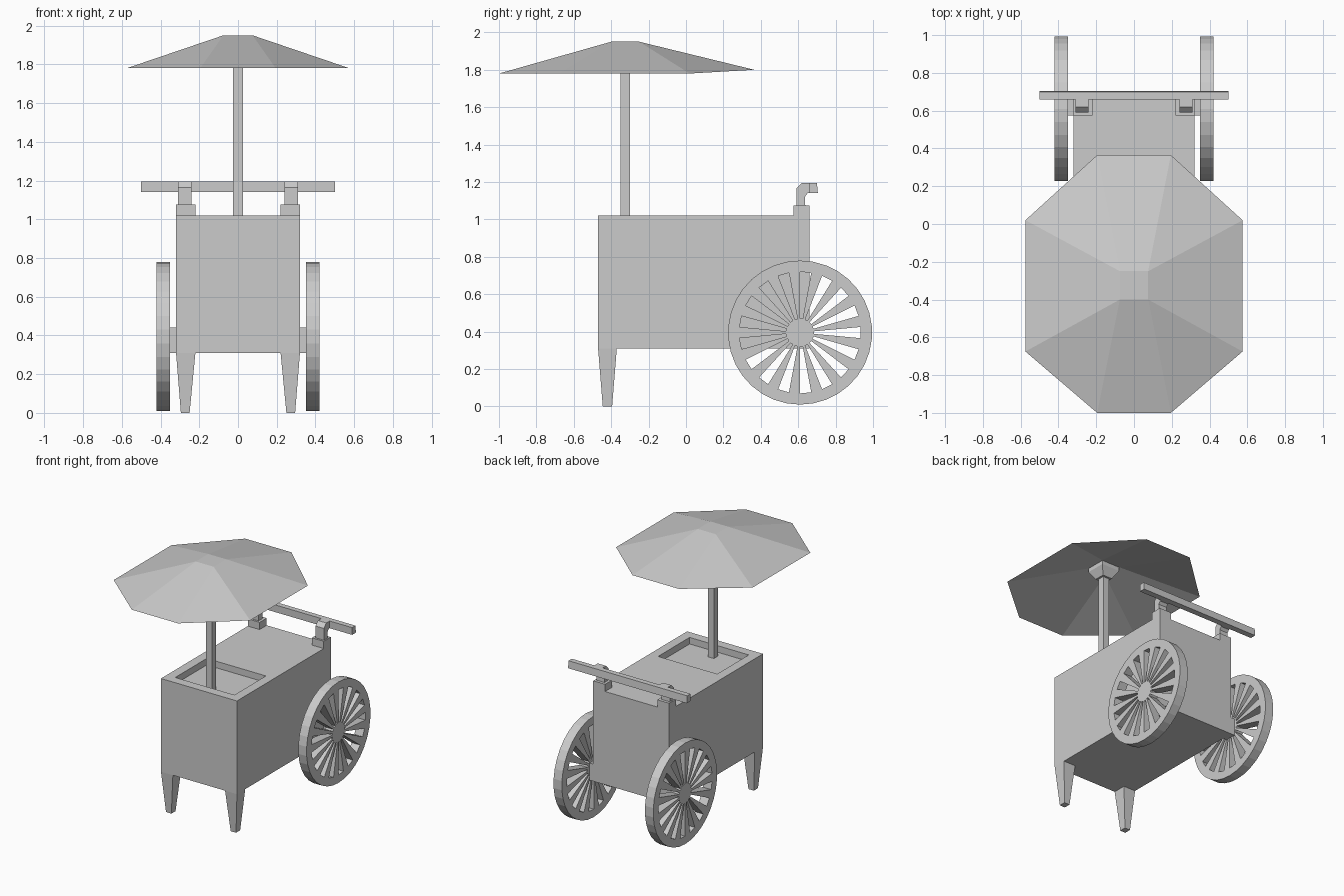
import bpy, bmesh, math

if "Cube" in bpy.data.objects:
    bpy.data.objects.remove(bpy.data.objects["Cube"])


def finish(name, bm):
    bmesh.ops.recalc_face_normals(bm, faces=bm.faces[:])
    me = bpy.data.meshes.new(name)
    bm.to_mesh(me)
    bm.free()
    ob = bpy.data.objects.new(name, me)
    bpy.context.collection.objects.link(ob)
    return ob


def rect(x0, x1, y0, y1, z):
    return [(x0, y0, z), (x1, y0, z), (x1, y1, z), (x0, y1, z)]


def loft(name, rings):
    """Closed solid through a stack of equal-length rings."""
    bm = bmesh.new()
    vs = [[bm.verts.new(p) for p in r] for r in rings]
    n = len(vs[0])
    for a, b in zip(vs, vs[1:]):
        for i in range(n):
            j = (i + 1) % n
            bm.faces.new((a[i], a[j], b[j], b[i]))
    bm.faces.new(vs[0][::-1])
    bm.faces.new(vs[-1])
    return finish(name, bm)


def box(name, x0, x1, y0, y1, z0, z1):
    return loft(name, [rect(x0, x1, y0, y1, z0), rect(x0, x1, y0, y1, z1)])


def prism(name, profile, x0, x1):
    """Extrude a (y, z) profile along x."""
    return loft(name, [[(x, y, z) for y, z in profile] for x in (x0, x1)])


def wheel(name, x0, x1, cy, cz, gaps=17):
    """Flat wheel with wedge-shaped openings between the spokes."""
    bm = bmesh.new()
    n = gaps * 2
    step = 2 * math.pi / n
    rings = []
    for r in (0.075, 0.325, 0.385):
        rings.append([bm.verts.new((x0, cy + r * math.cos((i - 0.5) * step),
                                    cz + r * math.sin((i - 0.5) * step))) for i in range(n)])
    hub, inner, outer = rings
    bm.faces.new(hub)
    for i in range(n):
        j = (i + 1) % n
        bm.faces.new((inner[i], outer[i], outer[j], inner[j]))
        if i % 2:
            bm.faces.new((hub[i], inner[i], inner[j], hub[j]))
    ext = bmesh.ops.extrude_face_region(bm, geom=bm.faces[:], use_keep_orig=True)
    moved = [g for g in ext["geom"] if isinstance(g, bmesh.types.BMVert)]
    bmesh.ops.translate(bm, verts=moved, vec=(x1 - x0, 0, 0))
    return finish(name, bm)


# Cart body with a sunken tray in the top
bm = bmesh.new()
bmesh.ops.create_cube(bm, size=1)
for v in bm.verts:
    v.co = (v.co.x * 0.64, 0.095 + v.co.y * 1.13, 0.665 + v.co.z * 0.71)
bm.normal_update()
top = max(bm.faces, key=lambda f: f.calc_center_median().z)
bmesh.ops.inset_individual(bm, faces=[top], thickness=0.1)
for v in top.verts:
    if v.co.y > 0:
        v.co.y = -0.02
bm.normal_update()
bmesh.ops.inset_individual(bm, faces=[top], thickness=0.0, depth=-0.05)
for v in top.verts:
    v.co.z = 0.97
finish("cart_body", bm)

# Mirrored parts: legs, axle blocks, wheels, handle mounts
post = [(0.59, 1.07), (0.638, 1.07), (0.635, 1.12), (0.65, 1.14),
        (0.67, 1.14), (0.67, 1.195), (0.62, 1.195), (0.59, 1.165)]
for side, s in (("left", -1), ("right", 1)):
    def span(a, b):
        return sorted((s * a, s * b))
    loft("front_leg_" + side, [rect(*span(0.25, 0.295), -0.445, -0.395, 0),
                               rect(*span(0.22, 0.32), -0.47, -0.37, 0.31)])
    box("axle_block_" + side, *span(0.31, 0.355), 0.575, 0.66, 0.31, 0.44)
    wheel("wheel_" + side, *span(0.35, 0.42), 0.61, 0.395)
    box("handle_base_" + side, *span(0.22, 0.32), 0.575, 0.66, 1.01, 1.075)
    prism("handle_post_" + side, post, *span(0.24, 0.31))

# Push bar
prism("push_bar", [(0.66, 1.14), (0.705, 1.14), (0.7, 1.195), (0.66, 1.195)], -0.5, 0.5)

# Umbrella pole with flared top
cy = -0.325


def square(h, z):
    return rect(-h, h, cy - h, cy + h, z)


box("umbrella_pole", -0.025, 0.025, cy - 0.025, cy + 0.025, 0.96, 1.88)
loft("umbrella_collar", [square(0.04, 1.86), square(0.075, 1.92), square(0.075, 1.948)])

# Eight-sided canopy, a thin sheet around a small square top
bm = bmesh.new()
rim = [bm.verts.new(p) for p in (
    (-0.195, -1.0, 1.78), (0.195, -1.0, 1.78), (0.575, -0.675, 1.78), (0.575, 0.02, 1.78),
    (0.195, 0.365, 1.80), (-0.195, 0.365, 1.80), (-0.575, 0.02, 1.78), (-0.575, -0.675, 1.78))]
cap = [bm.verts.new(p) for p in square(0.075, 1.95)]
bm.faces.new(cap)
for i in range(4):
    j = (i + 1) % 4
    a, b, c = rim[2 * i], rim[2 * i + 1], rim[(2 * i + 2) % 8]
    bm.faces.new((a, b, cap[j], cap[i]))
    bm.faces.new((b, c, cap[j]))
finish("umbrella_canopy", bm)
